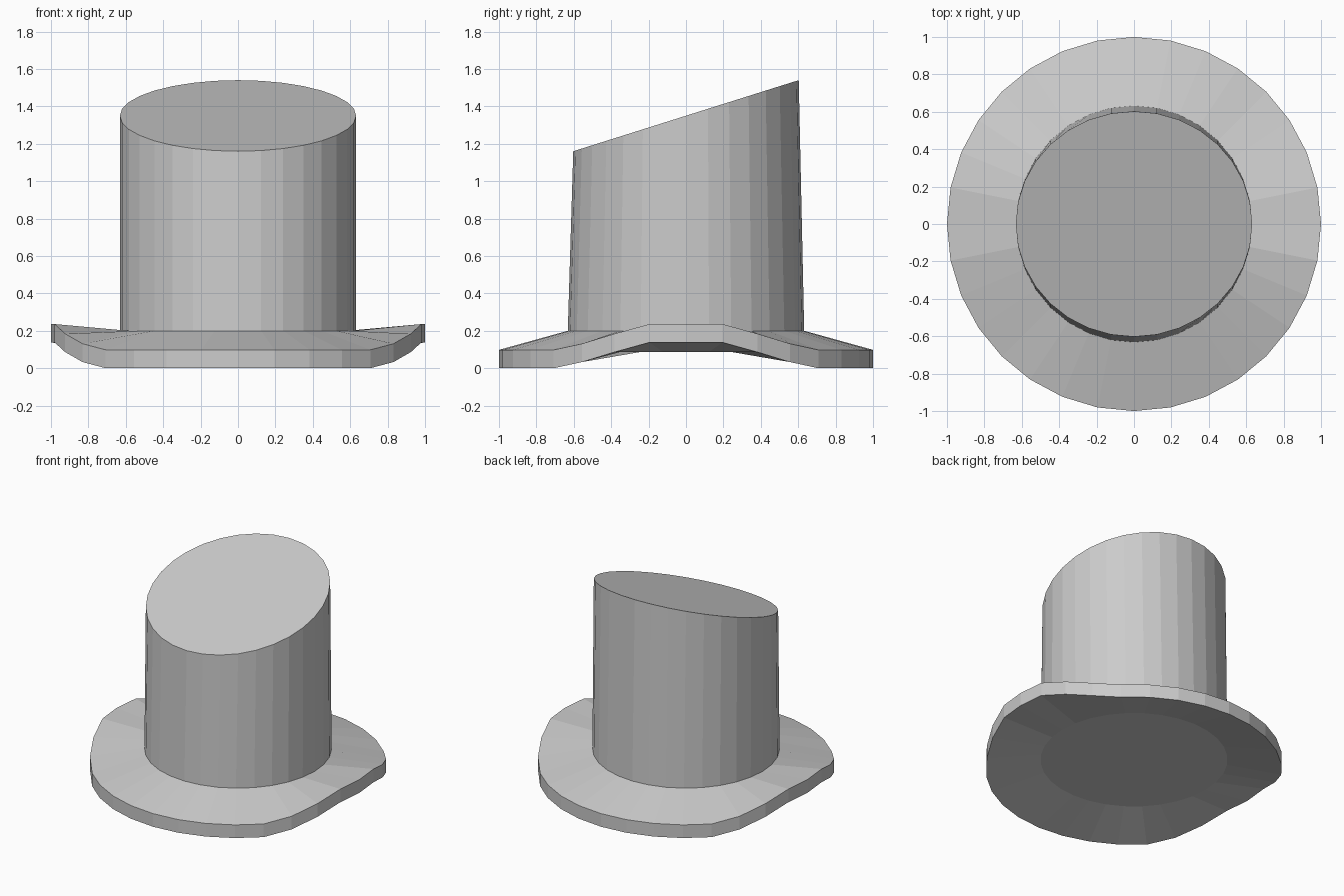
import bpy, bmesh
from math import cos, sin, pi, radians

if "Cube" in bpy.data.objects:
    bpy.data.objects.remove(bpy.data.objects["Cube"])

N = 32
R_IN = 0.632
# upward curl of the brim edge, by steps away from the left/right side
CURL = {0: 0.138, 1: 0.138, 2: 0.086, 3: 0.033}


def curl(i):
    k = i % (N // 2)
    return CURL.get(min(k, N // 2 - k), 0.0)


def ring(bm, r, z, tilt=0.0):
    """Ring of N vertices; z is a function of the index, tilt turns it about x."""
    verts = []
    for i in range(N):
        a = 2 * pi * i / N
        x, y = r * cos(a), r * sin(a)
        verts.append(bm.verts.new((x, y * cos(tilt), z(i) + y * sin(tilt))))
    return verts


def bridge(bm, lower, upper):
    for i in range(N):
        j = (i + 1) % N
        bm.faces.new((lower[i], lower[j], upper[j], upper[i]))


def finish(bm, name):
    bmesh.ops.recalc_face_normals(bm, faces=bm.faces[:])
    mesh = bpy.data.meshes.new(name)
    bm.to_mesh(mesh)
    bm.free()
    bpy.context.collection.objects.link(bpy.data.objects.new(name, mesh))


# Whole hat as one closed shell: underside, brim edge, brim top, slanted crown
bm = bmesh.new()
rings = [
    ring(bm, R_IN, lambda i: 0.087),
    ring(bm, 1.0, curl),
    ring(bm, 1.0, lambda i: curl(i) + 0.098),
    ring(bm, R_IN, lambda i: 0.2),
    ring(bm, R_IN, lambda i: 1.35, radians(17.5)),
]
for a, b in zip(rings, rings[1:]):
    bridge(bm, a, b)
bm.faces.new(rings[0][::-1])
bm.faces.new(rings[-1])
finish(bm, "hat")
